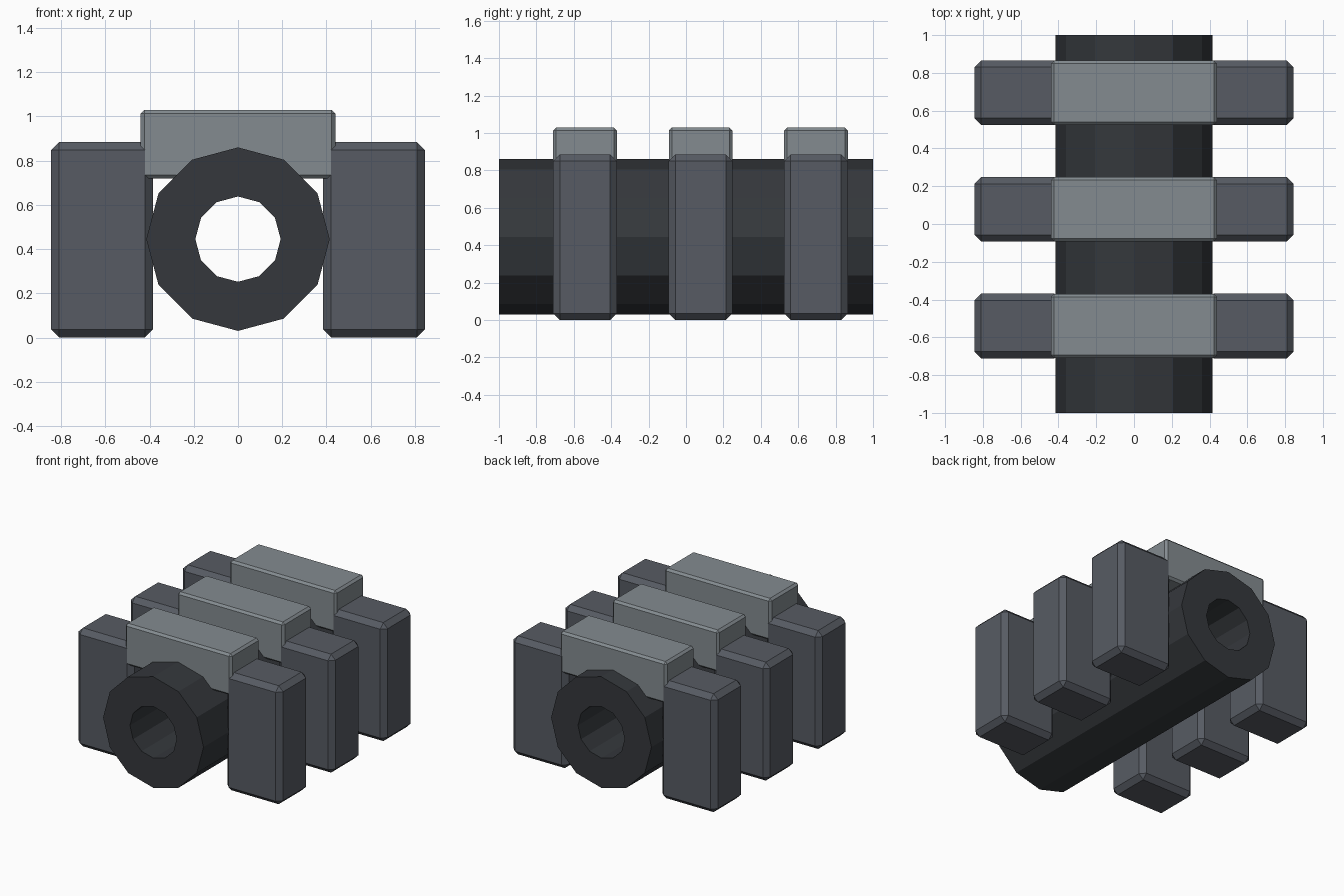
import bpy, bmesh, math

if "Cube" in bpy.data.objects:
    bpy.data.objects.remove(bpy.data.objects["Cube"])

def material(name, rgb):
    m = bpy.data.materials.new(name)
    m.diffuse_color = (*rgb, 1)
    m.use_nodes = True
    m.node_tree.nodes["Principled BSDF"].inputs["Base Color"].default_value = m.diffuse_color
    return m

DARK = material("dark_steel", (0.035, 0.039, 0.045))
MID = material("mid_steel", (0.095, 0.105, 0.125))
LIGHT = material("light_steel", (0.23, 0.26, 0.28))

def finish(bm, name, mat):
    bmesh.ops.recalc_face_normals(bm, faces=bm.faces)
    me = bpy.data.meshes.new(name)
    bm.to_mesh(me)
    bm.free()
    me.materials.append(mat)
    ob = bpy.data.objects.new(name, me)
    bpy.context.collection.objects.link(ob)
    return ob

def chamfered_box(name, centre, size, chamfer, mat):
    bm = bmesh.new()
    bmesh.ops.create_cube(bm, size=1)
    bmesh.ops.scale(bm, vec=size, verts=bm.verts)
    bmesh.ops.bevel(bm, geom=bm.edges[:], offset=chamfer, offset_type='OFFSET',
                    segments=1, profile=0.5, affect='EDGES')
    ob = finish(bm, name, mat)
    ob.location = centre
    return ob

# Twelve-sided hollow tube running front to back
SIDES, AXIS_Z = 12, 0.445
bm = bmesh.new()
rings = []
for r, y in ((0.415, -1), (0.415, 1), (0.193, 1), (0.193, -1)):
    rings.append([bm.verts.new((r * math.cos(math.tau * i / SIDES), y,
                                AXIS_Z + r * math.sin(math.tau * i / SIDES)))
                  for i in range(SIDES)])
for k in range(4):
    a, b = rings[k], rings[(k + 1) % 4]
    for i in range(SIDES):
        j = (i + 1) % SIDES
        bm.faces.new((a[i], a[j], b[j], b[i]))
finish(bm, "tube", DARK)

# Three clamps: two side blocks bridged by a top cap
for n, y in enumerate((-0.54, 0.078, 0.695), 1):
    for side, s in (("left", -1), ("right", 1)):
        chamfered_box(f"{side}_block_{n}", (s * 0.615, y, 0.4425),
                      (0.46, 0.342, 0.885), 0.036, MID)
    chamfered_box(f"top_cap_{n}", (0, y, 0.875), (0.88, 0.34, 0.31), 0.016, LIGHT)
